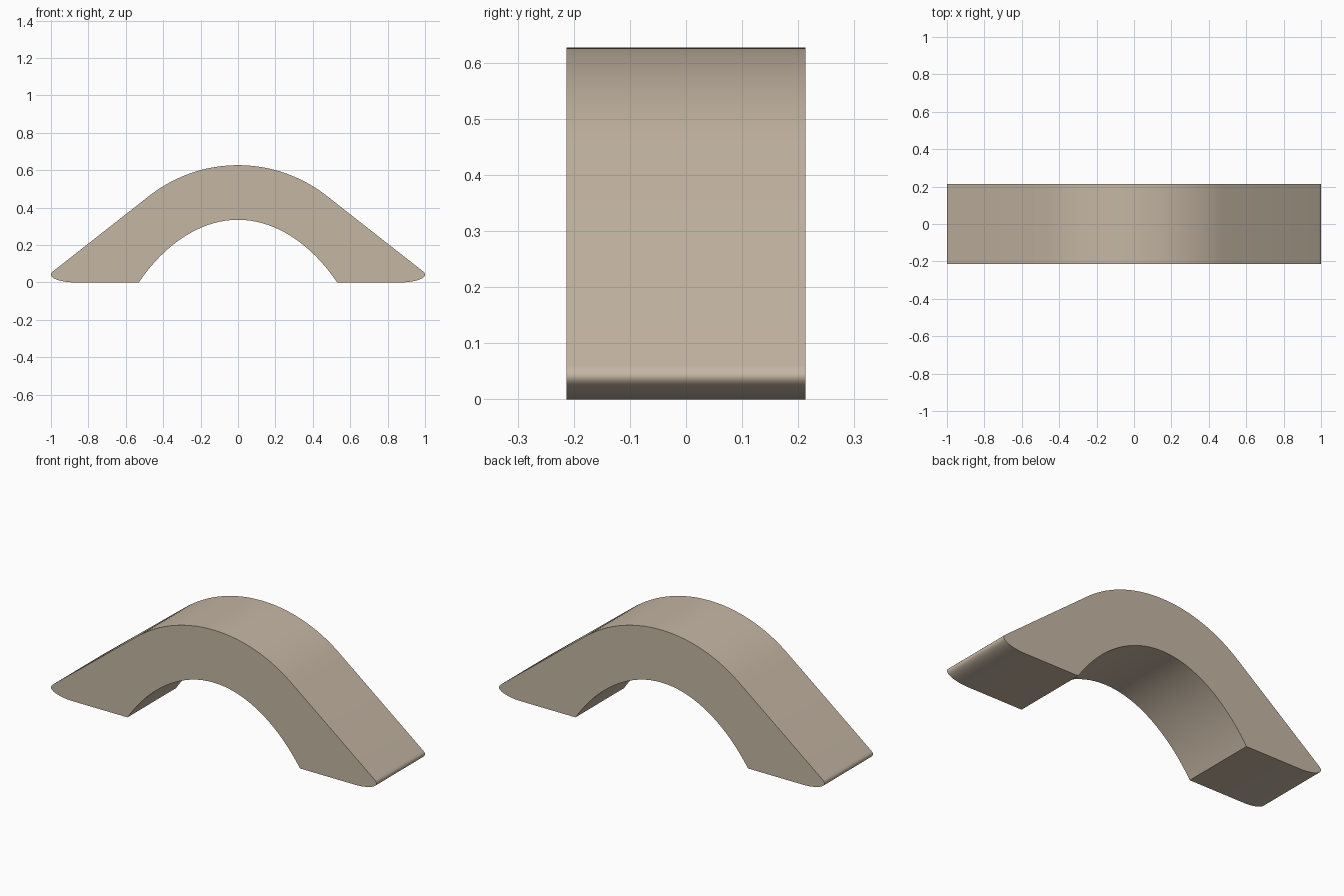
import bpy, bmesh, math
from mathutils import Vector
from mathutils.geometry import interpolate_bezier

if "Cube" in bpy.data.objects:
    bpy.data.objects.remove(bpy.data.objects["Cube"])

HALF_DEPTH = 0.213


def bezier(a, b, c, d, n):
    pts = interpolate_bezier(*[Vector((p[0], p[1], 0)) for p in (a, b, c, d)], n)
    return [(p.x, p.y) for p in pts]


# Right half of the profile, from the inner crown down, round the tip, up to the outer crown
inner = bezier((0, 0.335), (0.22, 0.335), (0.41, 0.18), (0.53, 0), 20)
tip = bezier((0.88, 0), (0.97, 0.004), (1.028, 0.03), (0.99, 0.06), 14)
R = 0.768
outer = [(R * math.sin(a), 0.627 - R + R * math.cos(a))
         for a in (math.radians(38.7) * (1 - i / 18) for i in range(19))]
outer[-1] = (0, 0.627)
half = inner + tip + outer
scale = 1 / max(x for x, z in half)
half = [(x * scale if x > 0.9 else x, z) for x, z in half]
profile = half + [(-x, z) for x, z in reversed(half[1:-1])]

# Arched handle: extrude the profile through the depth
bm = bmesh.new()
face = bm.faces.new([bm.verts.new((x, -HALF_DEPTH, z)) for x, z in profile])
ext = bmesh.ops.extrude_face_region(bm, geom=[face])
bmesh.ops.translate(bm, vec=(0, 2 * HALF_DEPTH, 0),
                    verts=[g for g in ext["geom"] if isinstance(g, bmesh.types.BMVert)])
bmesh.ops.recalc_face_normals(bm, faces=bm.faces[:])
mesh = bpy.data.meshes.new("arched_block")
bm.to_mesh(mesh)
bm.free()

mat = bpy.data.materials.new("warm tan")
mat.diffuse_color = (0.56, 0.47, 0.37, 1)
mat.use_nodes = True
mat.node_tree.nodes["Principled BSDF"].inputs["Base Color"].default_value = mat.diffuse_color
mesh.materials.append(mat)

obj = bpy.data.objects.new("arched_block", mesh)
bpy.context.collection.objects.link(obj)
bpy.context.view_layer.objects.active = obj
obj.select_set(True)
bpy.ops.object.shade_smooth_by_angle(angle=math.radians(30))
